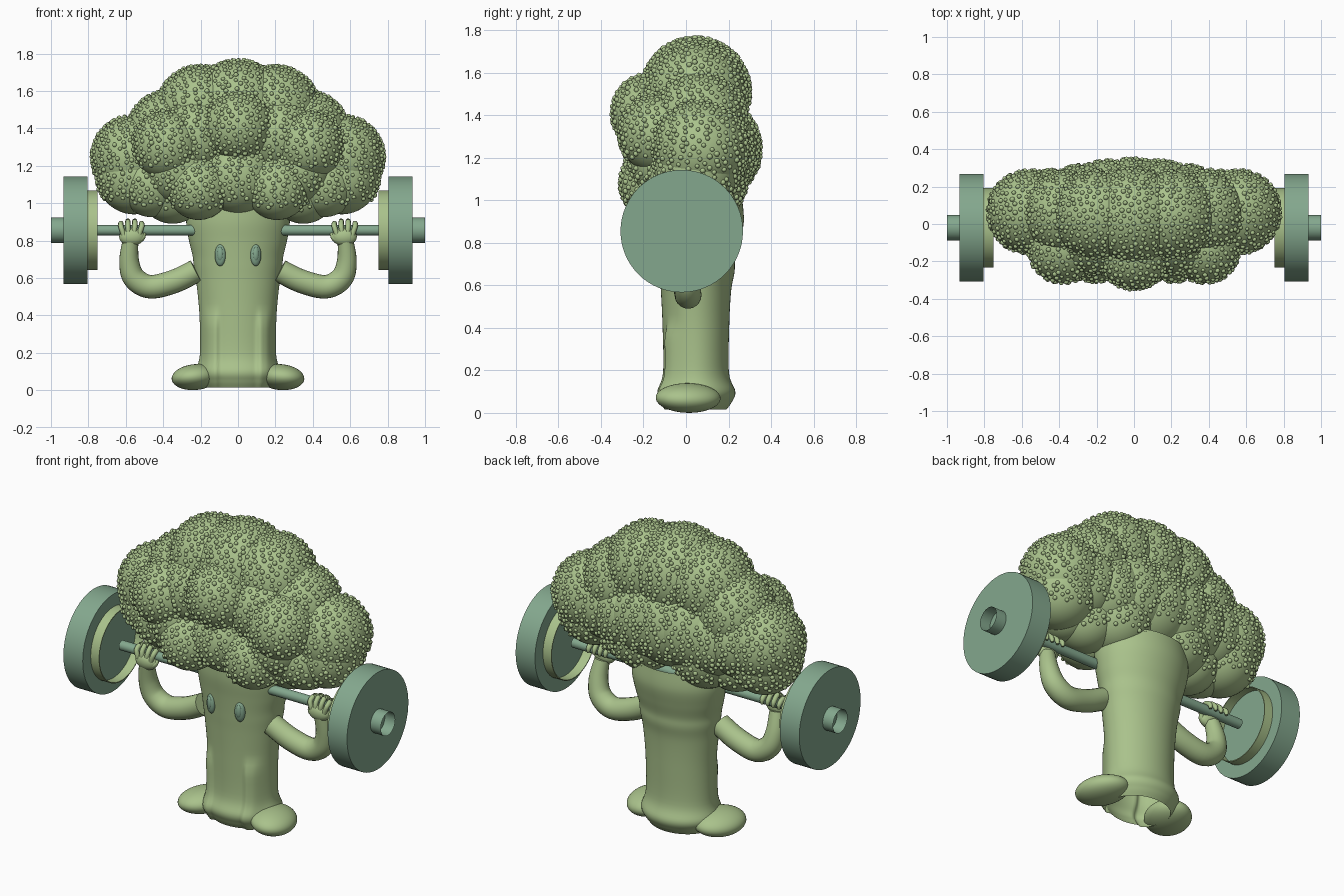
import bpy, bmesh, math, random
from mathutils import Vector, Matrix

if "Cube" in bpy.data.objects:
    bpy.data.objects.remove(bpy.data.objects["Cube"])

random.seed(4)


def material(name, rgb):
    m = bpy.data.materials.new(name)
    m.diffuse_color = (*rgb, 1)
    m.use_nodes = True
    m.node_tree.nodes["Principled BSDF"].inputs["Base Color"].default_value = m.diffuse_color
    return m


GREEN = material("leaf green", (0.40, 0.54, 0.26))
TEAL = material("teal green", (0.23, 0.39, 0.27))


def finish(name, verts, faces, mat, angle=40):
    me = bpy.data.meshes.new(name)
    me.from_pydata(verts, [], faces)
    me.materials.append(mat)
    bm = bmesh.new()
    bm.from_mesh(me)
    bmesh.ops.recalc_face_normals(bm, faces=bm.faces)
    bm.to_mesh(me)
    bm.free()
    ob = bpy.data.objects.new(name, me)
    bpy.context.collection.objects.link(ob)
    me.shade_smooth()
    me.set_sharp_from_angle(angle=math.radians(angle))
    return ob


def loft(name, rings, mat, caps=True, angle=40):
    """Skin a list of equal-length point rings."""
    n = len(rings[0])
    verts = [p for r in rings for p in r]
    faces = [(k * n + i, k * n + (i + 1) % n, (k + 1) * n + (i + 1) % n, (k + 1) * n + i)
             for k in range(len(rings) - 1) for i in range(n)]
    if caps:
        faces += [tuple(range(n))[::-1], tuple(range(len(verts) - n, len(verts)))]
    return finish(name, verts, faces, mat, angle)


def spline(pts, steps):
    """Catmull-Rom interpolation of tuples of any length."""
    p = [pts[0]] + list(pts) + [pts[-1]]
    out = []
    for i in range(1, len(p) - 2):
        for s in range(steps):
            t = s / steps
            out.append([0.5 * (2 * b + (c - a) * t + (2 * a - 5 * b + 4 * c - d) * t * t
                               + (3 * b - a - 3 * c + d) * t ** 3)
                        for a, b, c, d in zip(p[i - 1], p[i], p[i + 1], p[i + 2])])
    return out + [list(pts[-1])]


def tube(name, pts, mat, n=20, steps=6):
    """Tapered tube through (x, y, z, radius) points."""
    path = spline(pts, steps)
    rings = []
    for i, q in enumerate(path):
        a, b = path[max(i - 1, 0)], path[min(i + 1, len(path) - 1)]
        t = (Vector(b[:3]) - Vector(a[:3])).normalized()
        u = t.cross(Vector((0, 1, 0.03))).normalized()
        w = t.cross(u)
        c = Vector(q[:3])
        rings.append([c + q[3] * (math.cos(k * math.tau / n) * u + math.sin(k * math.tau / n) * w)
                      for k in range(n)])
    return loft(name, rings, mat)


def ball(name, c, r, mat, rot=None, sub=4):
    bm = bmesh.new()
    m = Matrix.Translation(c) @ (rot or Matrix()) @ Matrix.Diagonal((*r, 1))
    bmesh.ops.create_icosphere(bm, subdivisions=sub, radius=1, matrix=m)
    v = [p.co.copy() for p in bm.verts]
    f = [[p.index for p in q.verts] for q in bm.faces]
    bm.free()
    return finish(name, v, f, mat)


# Floret balls: x, y, z, radius, mirrored when x is not zero
half = [(0, 0.045, 1.51, 0.255), (0, 0.09, 1.24, 0.26), (0, -0.165, 1.41, 0.185),
        (0.20, 0.05, 1.50, 0.235), (0.37, 0.06, 1.38, 0.22), (0.28, 0.09, 1.22, 0.225),
        (0.14, 0.09, 1.24, 0.25), (0.43, 0.075, 1.23, 0.215), (0.56, 0.065, 1.245, 0.222),
        (0.555, 0.05, 1.14, 0.20), (0.38, -0.13, 1.31, 0.185), (0.21, -0.14, 1.08, 0.17),
        (0.35, 0.02, 1.07, 0.18), (0.46, -0.01, 1.10, 0.175), (0.22, -0.06, 1.36, 0.205),
        (0, -0.09, 1.14, 0.2), (0.2, 0.08, 1.10, 0.205), (0.32, -0.08, 1.18, 0.185)]
florets = []
for x, y, z, r in half:
    florets += [(Vector((s * x, y, z)), r) for s in ((1, -1) if x else (1,))]
for i, (c, r) in enumerate(florets):
    ball(f"floret_{i + 1}", c, (r, r, r), GREEN)

# Buds: small domes spread over the exposed floret surfaces
levels = [(-0.2, 0.98), (0.4, 0.92), (0.8, 0.6)]
dome = [Vector((w * math.cos(k * math.tau / 8), w * math.sin(k * math.tau / 8), h))
        for h, w in levels for k in range(8)] + [Vector((0, 0, 1))]
dome_faces = [(j * 8 + k, j * 8 + (k + 1) % 8, j * 8 + 8 + (k + 1) % 8, j * 8 + 8 + k)
              for j in range(2) for k in range(8)]
dome_faces += [(16 + k, 16 + (k + 1) % 8, 24) for k in range(8)]
bv, bf = [], []
for i, (c, r) in enumerate(florets):
    n = int(4 * math.pi * r * r / 0.00135)
    spin = random.random() * 6
    for k in range(n):
        h = 1 - 2 * (k + 0.5) / n
        a = k * 2.399963 + spin + random.uniform(-0.07, 0.07)
        w = math.sqrt(1 - h * h)
        d = Vector((w * math.cos(a), w * math.sin(a), h))
        p = c + d * r
        if h < -0.62 and p.z < 1.2:
            continue
        if any((p - c2).length < r2 + 0.001 for j, (c2, r2) in enumerate(florets) if j != i):
            continue
        size = random.uniform(0.0105, 0.0145)
        q = Vector((0, 0, 1)).rotation_difference(d)
        base = len(bv)
        bv += [p + q @ (v * size) for v in dome]
        bf += [[base + t for t in f] for f in dome_faces]
finish("buds", bv, bf, GREEN, 60)


def step(a, b, v):
    t = min(max((v - a) / (b - a), 0), 1)
    return t * t * (3 - 2 * t)


# Trunk: z, half width, front y, back y; open base, leg ridges pushed out of the lower front
profile = [(0.015, 0.18, -0.10, 0.19), (0.05, 0.205, -0.12, 0.215), (0.10, 0.226, -0.135, 0.232),
           (0.19, 0.204, -0.108, 0.202), (0.40, 0.206, -0.11, 0.203), (0.57, 0.222, -0.118, 0.212),
           (0.66, 0.236, -0.125, 0.228), (0.72, 0.243, -0.13, 0.232), (0.80, 0.262, -0.138, 0.252),
           (0.90, 0.277, -0.15, 0.272), (1.0, 0.265, -0.15, 0.265)]
N = 112
trunk_rings = []
for z, w, f, b in spline(profile, 6):
    ring = []
    for k in range(N):
        x, sn = w * math.cos(k * math.tau / N), math.sin(k * math.tau / N)
        y = (f + b) / 2 + (b - f) / 2 * sn
        if sn < 0:
            ax = abs(x)
            y -= 0.024 * step(0.45, 0.34, z) * step(0.09, 0.125, ax) * (1 - step(0.15, 0.205, ax))
        ring.append(Vector((x, y, z)))
    trunk_rings.append(ring)
loft("trunk", trunk_rings, GREEN, caps=False, angle=60)


def ring_x(x, r, n=64):
    return [Vector((x, -0.02 + r * math.cos(k * math.tau / n), 0.855 + r * math.sin(k * math.tau / n)))
            for k in range(n)]


loft("bar", [ring_x(-0.75, 0.028), ring_x(0.75, 0.028)], TEAL)

for s, side in ((1, "right"), (-1, "left")):
    # Weights: thick plate, open inner rim, open sleeve end
    loft(f"plate_{side}", [ring_x(s * 0.805, 0.288), ring_x(s * 0.932, 0.288)], TEAL)
    loft(f"inner_rim_{side}", [ring_x(s * 0.806, 0.208), ring_x(s * 0.75, 0.208),
                               ring_x(s * 0.75, 0.213), ring_x(s * 0.806, 0.213)], GREEN, caps=False)
    loft(f"sleeve_{side}", [ring_x(s * 0.931, 0.068), ring_x(s, 0.068)], TEAL, caps=False)

    # Arm
    tube(f"arm_{side}", [(s * 0.225, 0.0, 0.638, 0.062), (s * 0.34, 0.005, 0.582, 0.063),
                         (s * 0.47, 0.01, 0.553, 0.063), (s * 0.555, 0.005, 0.60, 0.061),
                         (s * 0.582, -0.01, 0.69, 0.053), (s * 0.575, -0.035, 0.80, 0.042)], GREEN)

    # Hand: palm, four fingers curled over the bar, thumb
    ball(f"palm_{side}", (s * 0.568, -0.048, 0.82), (0.068, 0.036, 0.048), GREEN, sub=3)
    for i in range(4):
        x = s * (0.53 + 0.027 * i)
        top = 0.892 + (0.012 if i in (1, 2) else 0)
        x2 = x + s * (i - 1.5) * 0.010
        tube(f"finger_{i + 1}_{side}", [(x, -0.062, 0.83, 0.014), (x2, -0.058, 0.875, 0.014),
                                        (x2, -0.02, top, 0.014), (x2, 0.018, 0.872, 0.014),
                                        (x2, 0.022, 0.845, 0.008)], GREEN, 10, 4)
    tube(f"thumb_{side}", [(s * 0.55, -0.055, 0.80, 0.02), (s * 0.515, -0.05, 0.815, 0.018),
                           (s * 0.50, -0.035, 0.84, 0.009)], GREEN, 10, 4)

    # Foot
    ball(f"foot_{side}", (s * 0.228, 0.01, 0.070), (0.124, 0.155, 0.069), GREEN,
         Matrix.Rotation(s * 0.3, 4, 'Z') @ Matrix.Rotation(s * 0.10, 4, 'Y'))

    # Eye: flattened oval with a raised inner oval
    turn = Matrix.Rotation(s * 0.30, 4, 'Z')
    ball(f"eye_{side}", (s * 0.095, -0.117, 0.722), (0.030, 0.020, 0.059), TEAL, turn, 3)
    ball(f"pupil_{side}", (s * 0.096, -0.129, 0.728), (0.017, 0.013, 0.038), TEAL, turn, 3)
